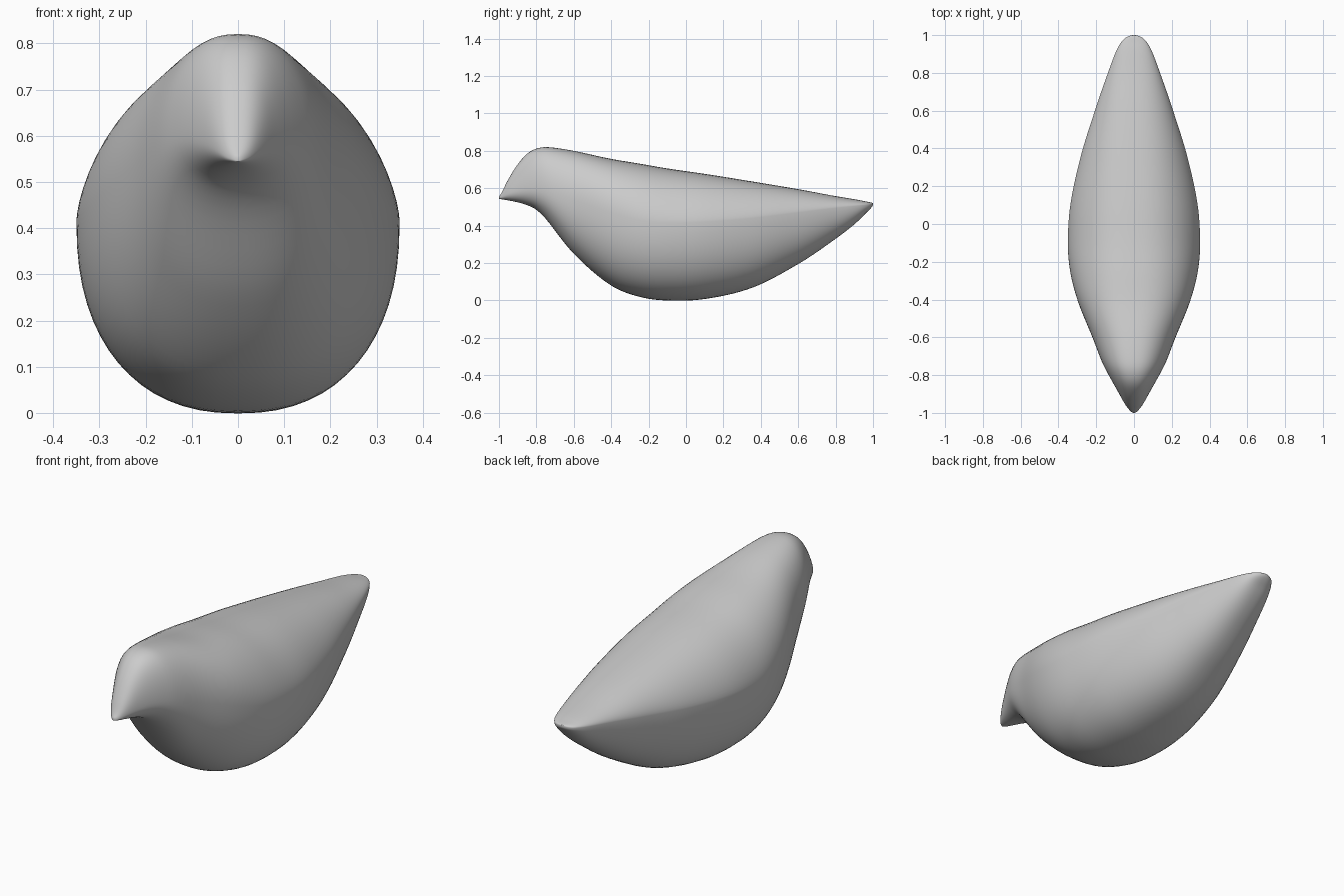
import bpy
import bmesh
from math import acos, cos, sin, pi, copysign

default_cube = bpy.data.objects.get("Cube")
if default_cube:
    bpy.data.objects.remove(default_cube)

# Body stations from beak to tail:
# (y, underside z, back z, half width, height of widest line, shoulder roundness)
STATIONS = [
    (-1, .545, .55, 0, .547, 2),
    (-.985, .541, .578, .024, .555, 2),
    (-.95, .535, .648, .05, .575, 1.9),
    (-.9, .525, .728, .078, .59, 1.9),
    (-.85, .51, .784, .106, .6, 1.9),
    (-.8, .485, .812, .134, .6, 2),
    (-.74, .425, .82, .165, .59, 2),
    (-.6, .25, .8, .22, .54, 2),
    (-.4, .08, .757, .3, .47, 2),
    (-.25, .02, .732, .338, .43, 1.8),
    (-.1, 0, .706, .35, .415, 1.6),
    (.1, .008, .677, .337, .42, 1.5),
    (.35, .067, .637, .284, .44, 1.5),
    (.6, .195, .595, .207, .47, 1.6),
    (.8, .33, .558, .138, .495, 1.7),
    (.95, .455, .532, .076, .51, 1.9),
    (.985, .49, .525, .046, .513, 2),
    (1, .515, .52, 0, .517, 2),
]
RINGS, SIDES = 96, 64
CROWN, BELLY = 2.4, 2.3


def angle_of(y):
    return acos(max(-1, min(1, -y)))


def station_at(angle):
    """Smooth interpolation of the stations by angle along the body."""
    keys = [angle_of(s[0]) for s in STATIONS]
    last = len(keys) - 1
    i = max(k for k in range(last) if keys[k] <= angle + 1e-9)
    span = keys[i + 1] - keys[i]
    t = (angle - keys[i]) / span

    def slope(k, column):
        a, b = max(k - 1, 0), min(k + 1, last)
        return (STATIONS[b][column] - STATIONS[a][column]) / (keys[b] - keys[a])

    values = []
    for column in range(1, len(STATIONS[0])):
        p, q = STATIONS[i][column], STATIONS[i + 1][column]
        ease = t * t * (3 - 2 * t)
        values.append(p + (q - p) * ease
                      + span * t * (1 - t) ** 2 * slope(i, column)
                      - span * t * t * (1 - t) * slope(i + 1, column))
    return values


def power(value, exponent):
    return copysign(abs(value) ** exponent, value)


def make_ring(bm, angle):
    """One egg-shaped section: broad crown, soft wing edge, full belly."""
    bottom, top, width, middle, shoulder = station_at(angle)
    ring = []
    for j in range(SIDES):
        a = 2 * pi * j / SIDES
        if sin(a) >= 0:
            height, across, up = top - middle, CROWN, shoulder
        else:
            height, across, up = middle - bottom, BELLY, BELLY
        ring.append(bm.verts.new((width * power(cos(a), 2 / across),
                                  -cos(angle),
                                  middle + height * power(sin(a), 2 / up))))
    return ring


# Bird body lofted from beak to tail
bm = bmesh.new()
rings = [make_ring(bm, pi * i / RINGS) for i in range(RINGS + 1)]
for front, back in zip(rings, rings[1:]):
    for j in range(SIDES):
        k = (j + 1) % SIDES
        bm.faces.new((front[j], front[k], back[k], back[j]))
for tip in (rings[0], rings[-1]):
    center = sum((v.co for v in tip), tip[0].co * 0) / SIDES
    bmesh.ops.pointmerge(bm, verts=tip, merge_co=center)
bmesh.ops.recalc_face_normals(bm, faces=bm.faces)

mesh = bpy.data.meshes.new("bird_body")
bm.to_mesh(mesh)
bm.free()
bird = bpy.data.objects.new("bird_body", mesh)
bpy.context.collection.objects.link(bird)

# Plain grey finish
grey = bpy.data.materials.new("plain_grey")
grey.use_nodes = True
color = (.6, .6, .6, 1)
grey.diffuse_color = color
grey.node_tree.nodes["Principled BSDF"].inputs["Base Color"].default_value = color
mesh.materials.append(grey)

bpy.ops.object.select_all(action="DESELECT")
bird.select_set(True)
bpy.context.view_layer.objects.active = bird
bpy.ops.object.shade_smooth_by_angle(angle=pi / 4)
